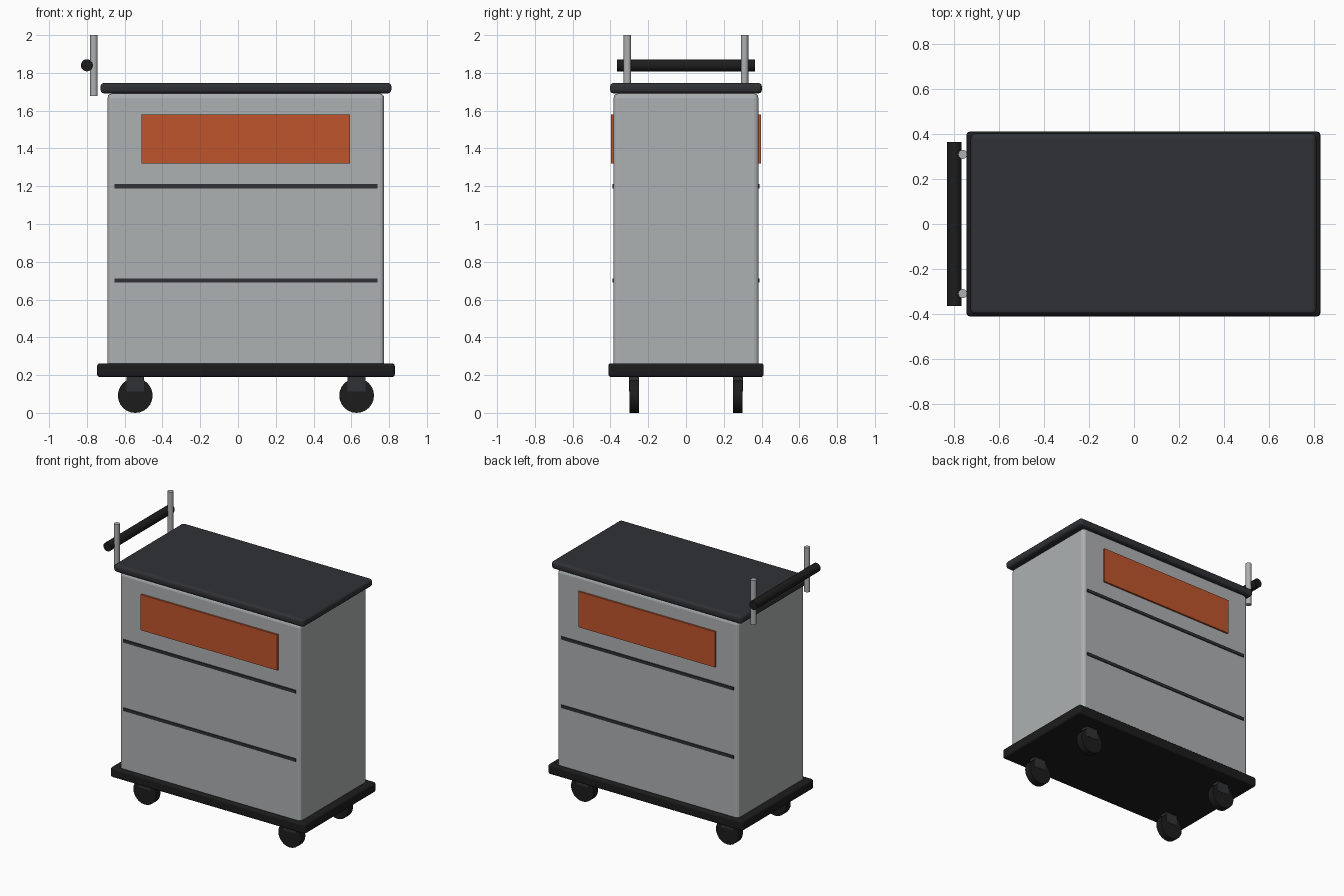
import bpy
import math

if "Cube" in bpy.data.objects:
    bpy.data.objects.remove(bpy.data.objects["Cube"])

CX = 0.042  # cart body centre; the push handle overhangs on -x


def material(name, r, g, b):
    m = bpy.data.materials.new(name)
    m.diffuse_color = (r, g, b, 1)
    m.use_nodes = True
    m.node_tree.nodes["Principled BSDF"].inputs["Base Color"].default_value = m.diffuse_color
    return m


SHELL = material("light_grey", 0.42, 0.44, 0.45)
STEEL = material("steel", 0.42, 0.43, 0.44)
BLACK = material("black_rubber", 0.012, 0.012, 0.012)
DARK = material("dark_grey", 0.03, 0.031, 0.036)
ORANGE = material("orange", 0.52, 0.09, 0.027)


def finish(ob, name, mat):
    ob.name = name
    ob.data.materials.append(mat)
    return ob


def box(name, centre, size, mat, bevel=0):
    bpy.ops.mesh.primitive_cube_add(size=1, location=centre)
    ob = finish(bpy.context.object, name, mat)
    ob.scale = size
    bpy.ops.object.transform_apply(location=False, rotation=False, scale=True)
    if bevel:
        mod = ob.modifiers.new("rounded_edges", 'BEVEL')
        mod.width = bevel
        mod.segments = 3
    return ob


def rod(name, centre, radius, length, mat, along_y=False, sides=20):
    rot = (math.pi / 2, 0, 0) if along_y else (0, 0, 0)
    bpy.ops.mesh.primitive_cylinder_add(vertices=sides, radius=radius, depth=length,
                                        location=centre, rotation=rot)
    ob = finish(bpy.context.object, name, mat)
    bpy.ops.object.shade_smooth_by_angle(angle=math.radians(30))
    return ob


# Cabinet, base bumper and lid
box("cabinet", (CX, 0, 0.965), (1.464, 0.766, 1.45), SHELL, 0.022)
box("base", (CX, 0, 0.226), (1.576, 0.822, 0.072), BLACK, 0.014)
box("lid", (CX, 0, 1.719), (1.54, 0.804, 0.056), DARK, 0.02)

# Front and back: coloured panel and drawer seams
for side, s in (("front", -1), ("back", 1)):
    box(side + "_panel", (CX, s * 0.385, 1.451), (1.104, 0.022, 0.26), ORANGE)
    for z in (0.70, 1.20):
        box(side + "_seam", (CX, s * 0.382, z), (1.394, 0.016, 0.022), DARK)

# Casters
for x in (CX - 0.586, CX + 0.586):
    for y in (-0.275, 0.275):
        rod("wheel", (x, y, 0.092), 0.092, 0.05, BLACK, True, 24)
        box("wheel_fork", (x, y, 0.157), (0.095, 0.054, 0.086), DARK)

# Push handle
for y in (-0.31, 0.31):
    rod("handle_post", (-0.763, y, 1.8385), 0.02, 0.323, STEEL)
rod("handle_bar", (-0.80, 0, 1.84), 0.032, 0.732, BLACK, True)
